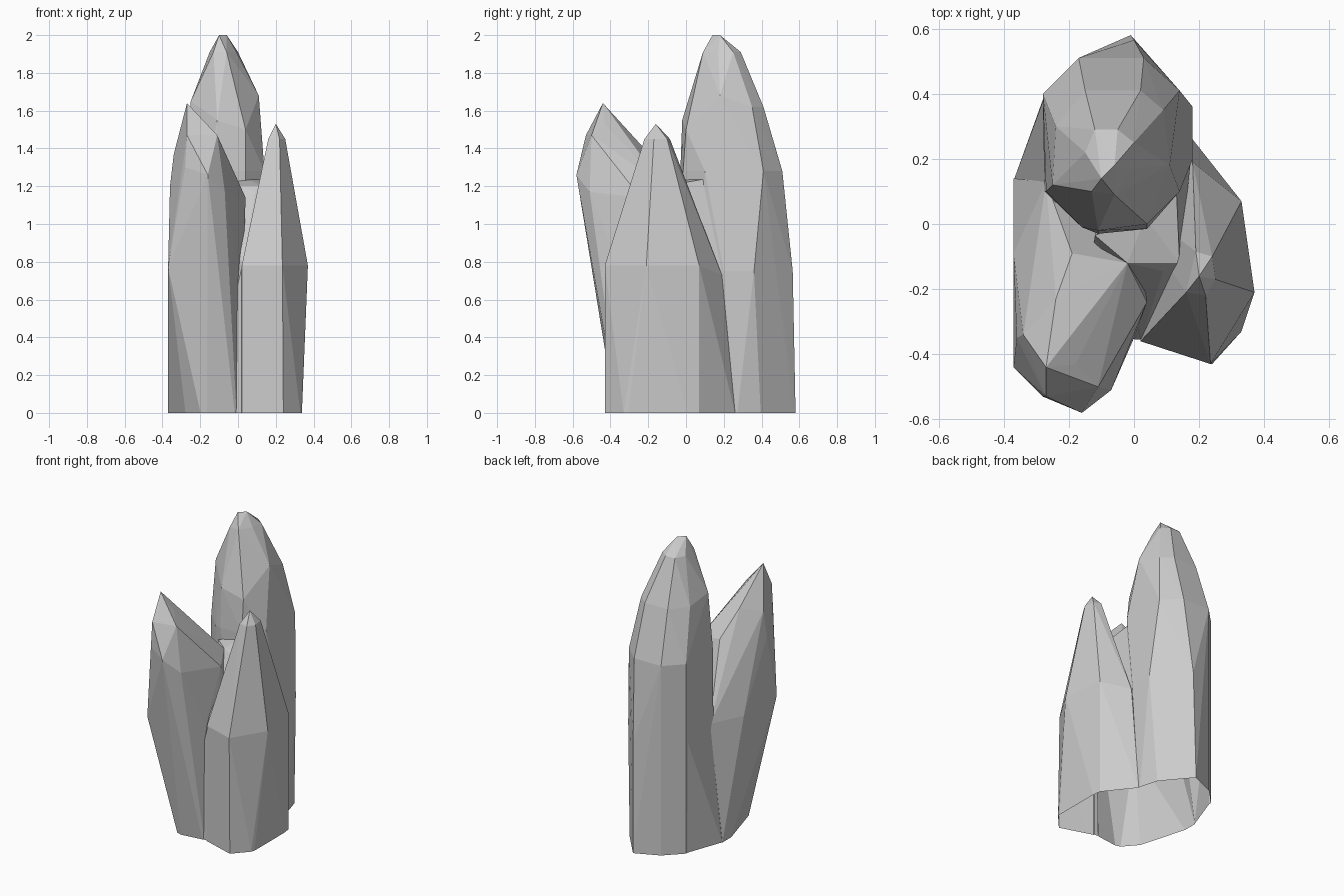
import bpy, bmesh
from mathutils import Vector

if "Cube" in bpy.data.objects:
    bpy.data.objects.remove(bpy.data.objects["Cube"])


def spire(name, depth, base, upper):
    """Faceted crystal: convex hull of a base outline (sunk below ground) and upper corners."""
    bm = bmesh.new()
    for x, y in base:
        bm.verts.new((x, y, 0))
        bm.verts.new((x, y, -depth))
    for z, ring in upper:
        for p in ring:
            bm.verts.new((p[0], p[1], p[2] if len(p) > 2 else z))
    res = bmesh.ops.convex_hull(bm, input=bm.verts[:])
    junk = {g for g in res["geom_interior"] + res["geom_unused"]
            if isinstance(g, bmesh.types.BMVert)}
    bmesh.ops.delete(bm, geom=list(junk), context='VERTS')
    bmesh.ops.recalc_face_normals(bm, faces=bm.faces[:])
    me = bpy.data.meshes.new(name)
    bm.to_mesh(me)
    bm.free()
    ob = bpy.data.objects.new(name, me)
    bpy.context.collection.objects.link(ob)
    return ob


# Tall rear crystal
rear = spire("rock_crystals", 0.1,
    [(.18, .26), (.14, .40), (-.01, .58), (-.17, .51), (-.28, .40), (-.27, .12), (.05, .02)],
    [(.75, [(.18, .36), (.18, .2), (0, .565), (-.17, .51), (-.28, .40), (-.275, .1)]),
     (1.28, [(.14, .41), (.03, .51), (-.17, .51), (-.28, .40), (-.27, .1),
             (-.16, -.01), (-.11, -.03), (.04, -.015), (.14, .1)]),
     (1.62, [(.11, .18, 1.68), (.09, .35), (.02, .41), (-.15, .41), (-.24, .3),
             (-.25, .12, 1.65), (-.11, -.02, 1.55), (.04, 0, 1.5)]),
     (1.91, [(-.05, .29), (-.12, .29), (-.15, .22), (0, .25), (-.01, .17),
             (-.13, .1), (-.06, .09)]),
     (2.0, [(-.1, .14), (-.06, .18)])])

# Leaning front-left crystal
left = spire("left_crystal", 0.15,
    [(-.165, -.35), (-.26, -.24), (-.37, .14), (0, .1), (0, -.33)],
    [(.77, [(-.37, -.44), (-.24, -.47), (-.13, -.44, .63), (0, -.35),
            (-.37, -.09), (-.27, .13)]),
     (1.2, [(-.36, -.35), (-.16, -.58, 1.26), (-.07, -.51, 1.17), (-.28, -.53, 1.3),
            (-.02, -.12), (.04, -.24, 1.14), (-.19, -.09, 1.24)]),
     (1.47, [(-.27, -.53), (-.11, -.5), (-.18, -.43, 1.53),
             (-.34, -.34, 1.37), (-.24, -.23, 1.41)]),
     (1.64, [(-.27, -.44)])])

# Short front-right crystal
right = spire("right_crystal", 0.2,
    [(.02, -.36), (.24, -.43), (.33, -.33), (.33, .07), (.18, .26), (-.05, .1)],
    [(.78, [(.02, -.36), (.235, -.43), (.37, -.21), (.33, .07), (.18, .19, .73)]),
     (1.45, [(.16, -.21), (.22, -.22), (.25, -.17), (.24, -.1), (.19, -.085)]),
     (1.53, [(.2, -.16)])])

# Low shoulder between rear and left crystals
shoulder = spire("shoulder", 0.25,
    [(-.368, .138), (-.277, .39), (-.1, .3), (-.1, 0)],
    [(.76, [(-.277, .385), (-.272, .125), (-.15, .2)])])

# Saddle and web filling the clefts where the three crystals meet
saddle = spire("saddle", 0.3,
    [(-.164, -.345), (.023, -.355), (.17, .24), (-.05, .15)],
    [(1.2, [(-.12, -.035), (-.02, -.12), (.09, -.145, 1.17), (.035, .02, 1.24),
            (.13, .11, 1.24), (.14, -.12, 1.2)]),
     (.78, [(.023, -.355), (.175, .2, .74)])])

# Fuse the crystals into one shell
others = (left, right, shoulder, saddle)
for other in others:
    mod = rear.modifiers.new("fuse", 'BOOLEAN')
    mod.operation, mod.solver, mod.object = 'UNION', 'EXACT', other
    other.hide_render = True
dg = bpy.context.evaluated_depsgraph_get()
bm = bmesh.new()
bm.from_mesh(bpy.data.meshes.new_from_object(rear.evaluated_get(dg)))
rear.modifiers.clear()

# Cut at ground level, leaving the base open
bmesh.ops.bisect_plane(bm, geom=bm.verts[:] + bm.edges[:] + bm.faces[:], dist=1e-4,
                       plane_co=Vector((0, 0, 0)), plane_no=Vector((0, 0, 1)), clear_inner=True)
flat = [f for f in bm.faces if all(abs(v.co.z) < 1e-3 for v in f.verts)]
bmesh.ops.delete(bm, geom=flat, context='FACES')
bm.to_mesh(rear.data)
bm.free()
for other in others:
    bpy.data.objects.remove(other)
